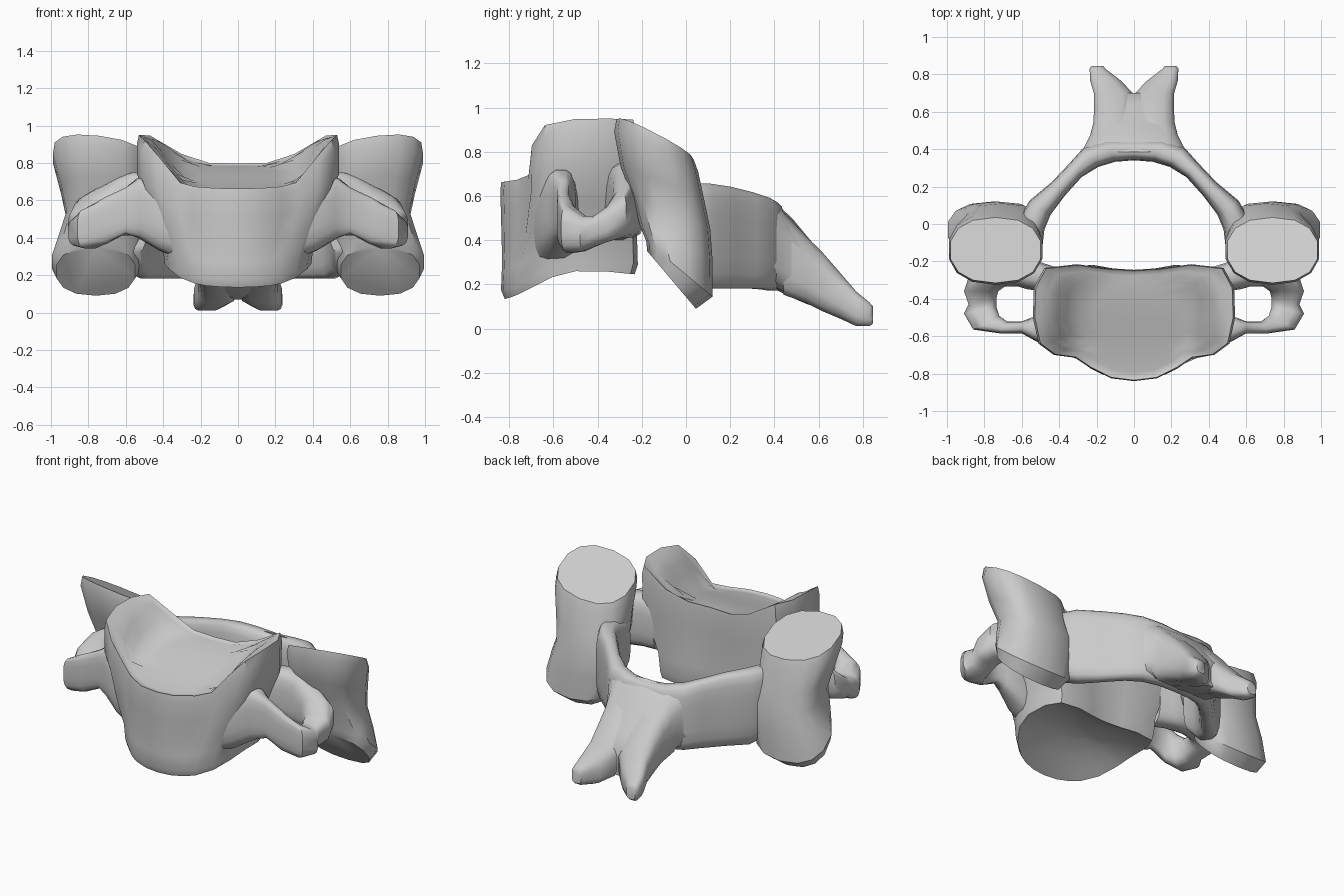
import bpy, bmesh, math
from mathutils import Vector

cube = bpy.data.objects.get("Cube")
if cube:
    bpy.data.objects.remove(cube, do_unlink=True)

# Single bone colour
bone = bpy.data.materials.new("bone_grey")
bone.use_nodes = True
GREY = (0.6, 0.6, 0.6, 1)
bone.diffuse_color = GREY
bone.node_tree.nodes["Principled BSDF"].inputs["Base Color"].default_value = GREY


def finish(name, rings, mirror=False, angle=38, tip_fans=False):
    """Skin a list of closed rings, cap the ends and shade."""
    bm = bmesh.new()
    loops = [[bm.verts.new(p) for p in ring] for ring in rings]
    n = len(loops[0])
    for lo, hi in zip(loops, loops[1:]):
        for i in range(n):
            j = (i + 1) % n
            bm.faces.new((lo[i], lo[j], hi[j], hi[i]))
    bm.faces.new(loops[0][::-1])
    bm.faces.new(loops[-1])
    if tip_fans:
        bmesh.ops.triangulate(bm, faces=[f for f in bm.faces if len(f.verts) > 4])
    bmesh.ops.recalc_face_normals(bm, faces=bm.faces)
    mesh = bpy.data.meshes.new(name)
    bm.to_mesh(mesh)
    bm.free()
    mesh.materials.append(bone)
    obj = bpy.data.objects.new(name, mesh)
    bpy.context.collection.objects.link(obj)
    bpy.ops.object.select_all(action="DESELECT")
    obj.select_set(True)
    bpy.context.view_layer.objects.active = obj
    bpy.ops.object.shade_smooth_by_angle(angle=math.radians(angle))
    if mirror:
        mod = obj.modifiers.new("Mirror", "MIRROR")
        mod.use_mirror_merge = False


def oval(c, a, b, n=14, power=1.0):
    """Ring around c with half axes a and b; power below 1 squares it."""
    def bend(v):
        return math.copysign(abs(v) ** power, v)
    c, a, b = Vector(c), Vector(a), Vector(b)
    turns = [2 * math.pi * (i + 0.5) / n for i in range(n)]
    return [c + a * bend(math.cos(t)) + b * bend(math.sin(t)) for t in turns]


def strap(name, stations, mirror=False, power=0.65):
    """Upright strap; each station gives its inner x y, outer x y, bottom and top."""
    rings = []
    for ix, iy, ox, oy, lo, hi in stations:
        centre = ((ix + ox) / 2, (iy + oy) / 2, (lo + hi) / 2)
        rings.append(oval(centre, ((ox - ix) / 2, (oy - iy) / 2, 0), (0, 0, (hi - lo) / 2), 16, power))
    finish(name, rings, mirror, angle=50)


def smooth(v):
    v = min(max(v, 0), 1)
    return v * v * (3 - 2 * v)


# Vertebral body: saddle-shaped top with raised side lips, hollowed underside
def body_top(x, y):
    base = 0.66 + 0.14 * smooth((y + 0.9) / 0.7)
    lip = 0.95 - 0.5 * max(-0.45 - y, 0) ** 2 - 0.3 * max(-0.6 - y, 0)
    start = 0.28 - 0.1 * smooth((y + 0.45) / 0.24)
    return base + (lip - base) * smooth((abs(x) - start) / (0.5 - start))


def body_bottom(y):
    return 0.13 + 0.13 * smooth((y + 0.86) / 0.36) - 0.015 * smooth((y + 0.4) / 0.2)


half = [(0, -.84), (.12, -.825), (.23, -.77), (.31, -.715), (.42, -.7), (.5, -.64),
        (.53, -.5), (.525, -.34), (.47, -.235), (.3, -.215), (.15, -.235), (0, -.245)]
outline = half + [(-x, y) for x, y in half[-2:0:-1]]
MID = -0.5


def scaled(fx, fy, rounding=0.0):
    """Scaled outline, its front optionally rounded towards an ellipse."""
    points = []
    for x, y in outline:
        if y < MID:
            arc = MID - 0.34 * math.sqrt(1 - min((x / 0.53) ** 2, 1))
            y += (arc - y) * rounding
        points.append((x * fx, MID + (y - MID) * fy))
    return points


rings = []
for f in (0.03, 0.3, 0.6, 0.85):
    rings.append([(x, y, body_bottom(y) + 0.05 * (1 - f * f)) for x, y in scaled(0.74 * f, 0.94 * f, 1)])
for t, fx, fy, r in ((0, .74, .94, 1), (.08, .75, .99, 1), (.25, .78, .98, .8), (.45, .9, .98, .3),
                     (.7, 1.02, .99, 0), (.93, 1.02, 1, 0), (1, 1, .985, 0)):
    rings.append([(x, y, body_bottom(y) * (1 - t) + body_top(x, y) * t) for x, y in scaled(fx, fy, r)])
for f in (0.95, 0.87, 0.78, 0.68, 0.55, 0.4, 0.2, 0.03):
    rings.append([(x, y, body_top(x, y) - 0.01) for x, y in scaled(f, f)])
finish("vertebral_body", rings, angle=45, tip_fans=True)

# Transverse processes: each strap loops round its opening and ends as the pedicle
strap("transverse_process", [
    (.3, -.5, .3, -.7, .28, .66), (.43, -.48, .41, -.685, .33, .7), (.55, -.5, .52, -.63, .4, .72),
    (.6, -.52, .6, -.585, .42, .67), (.68, -.52, .72, -.585, .37, .62), (.72, -.49, .86, -.565, .34, .56),
    (.735, -.44, .91, -.48, .35, .51), (.735, -.4, .885, -.43, .37, .51), (.725, -.36, .91, -.36, .39, .55),
    (.69, -.335, .88, -.27, .41, .62), (.62, -.335, .68, -.2, .41, .72), (.57, -.35, .56, -.18, .41, .75),
    (.5, -.36, .48, -.21, .41, .75), (.4, -.38, .4, -.235, .4, .72)], mirror=True)

# Articular pillars with slanted flat facets above and below
pillar = [
    ((.76, -.065, .22), (.215, 0, 0), (0, .11, -.13), .85),
    ((.755, -.03, .27), (.245, 0, 0), (0, .15, -.125), .85),
    ((.73, -.045, .39), (.232, 0, 0), (0, .165, -.08), .75),
    ((.705, -.065, .52), (.215, 0, 0), (0, .175, -.07), .7),
    ((.725, -.105, .65), (.225, 0, .01), (0, .19, -.08), .75),
    ((.74, -.135, .8), (.255, 0, .025), (0, .19, -.09), .85),
    ((.74, -.14, .855), (.245, 0, .03), (0, .175, -.09), .85),
]
finish("articular_pillar", [oval(c, a, b, power=p) for c, a, b, p in pillar], mirror=True)

# Lamina: arched plate closing the canal behind
arm = [(.49, -.13, .62, -.12, .32, .64), (.478, -.03, .62, .02, .21, .66), (.445, .05, .56, .125, .18, .66),
       (.37, .15, .44, .225, .18, .645), (.28, .25, .345, .325, .18, .62),
       (.19, .305, .27, .41, .175, .595), (.1, .332, .15, .45, .17, .575)]
crown = [(0, .34, 0, .45, .17, .565)]
strap("lamina", arm + crown + [(-a, b, -c) + rest for a, b, c, *rest in
                               [(s[0], s[1], s[2], s[3], s[4], s[5]) for s in arm[::-1]]
                               for rest in [tuple(rest)]], power=0.6)

# Spinous process: flared sloping web carrying a forked pair of prongs
web = [(.385, .29, .18, .575), (.42, .265, .17, .555), (.48, .235, .14, .5), (.55, .215, .11, .415),
       (.64, .19, .08, .31), (.7, .1, .07, .24)]
finish("spinous_web", [oval((0, y, (lo + hi) / 2), (w, 0, 0), (0, 0, (hi - lo) / 2), power=0.5)
                       for y, w, lo, hi in web], angle=50)
prong = [(.13, .44, .34, .115, .19), (.115, .54, .27, .105, .155), (.11, .62, .21, .105, .135),
         (.11, .7, .147, .107, .105), (.155, .77, .09, .082, .08), (.195, .83, .065, .043, .055),
         (.195, .845, .062, .032, .04)]
finish("spinous_prong", [oval((x, y, z), (w, 0, 0), (0, 0, h), n=12, power=0.6)
                         for x, y, z, w, h in prong], mirror=True, angle=50)
